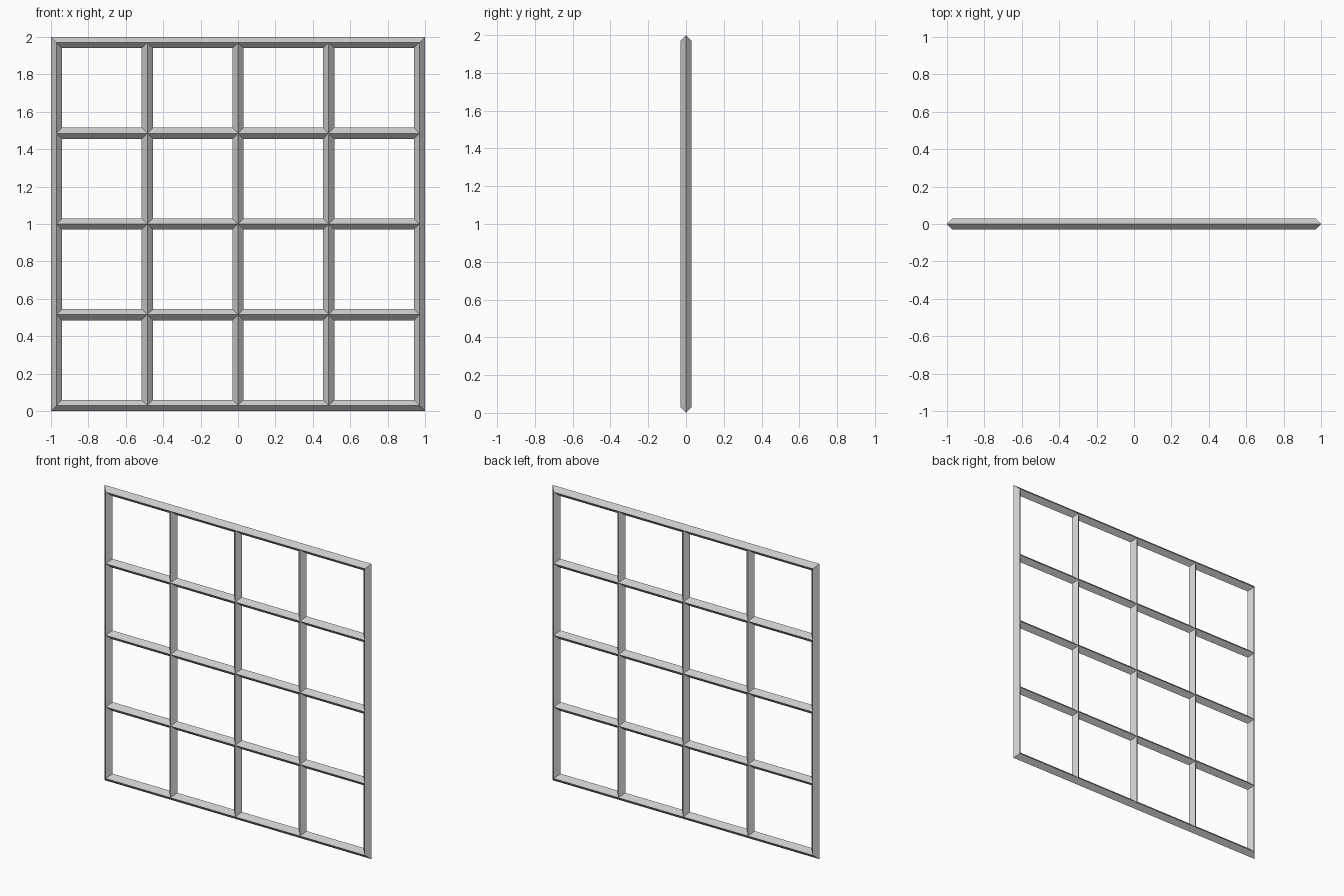
import bpy, bmesh
from math import radians
from mathutils import Matrix

if "Cube" in bpy.data.objects:
    bpy.data.objects.remove(bpy.data.objects["Cube"])

SIZE = 2.0       # outer width and height
BAR = 0.06       # bar thickness, point to point
CELLS = 4

# Upright grid of cells whose edges are the bar centre lines
bm = bmesh.new()
upright = Matrix.Translation((0, 0, SIZE / 2)) @ Matrix.Rotation(radians(90), 4, 'X')
bmesh.ops.create_grid(bm, x_segments=CELLS, y_segments=CELLS,
                      size=(SIZE - BAR) / 2, matrix=upright)
bm.normal_update()
mesh = bpy.data.meshes.new("lattice_panel")
bm.to_mesh(mesh)
bm.free()
panel = bpy.data.objects.new("lattice_panel", mesh)
bpy.context.collection.objects.link(panel)

# Diamond-section bars with mitred corners and joints
bars = panel.modifiers.new("bars", 'WIREFRAME')
bars.thickness = BAR
bars.offset = 0
bars.use_boundary = True
bars.use_even_offset = True
bars.use_relative_offset = False
bars.use_replace = True
